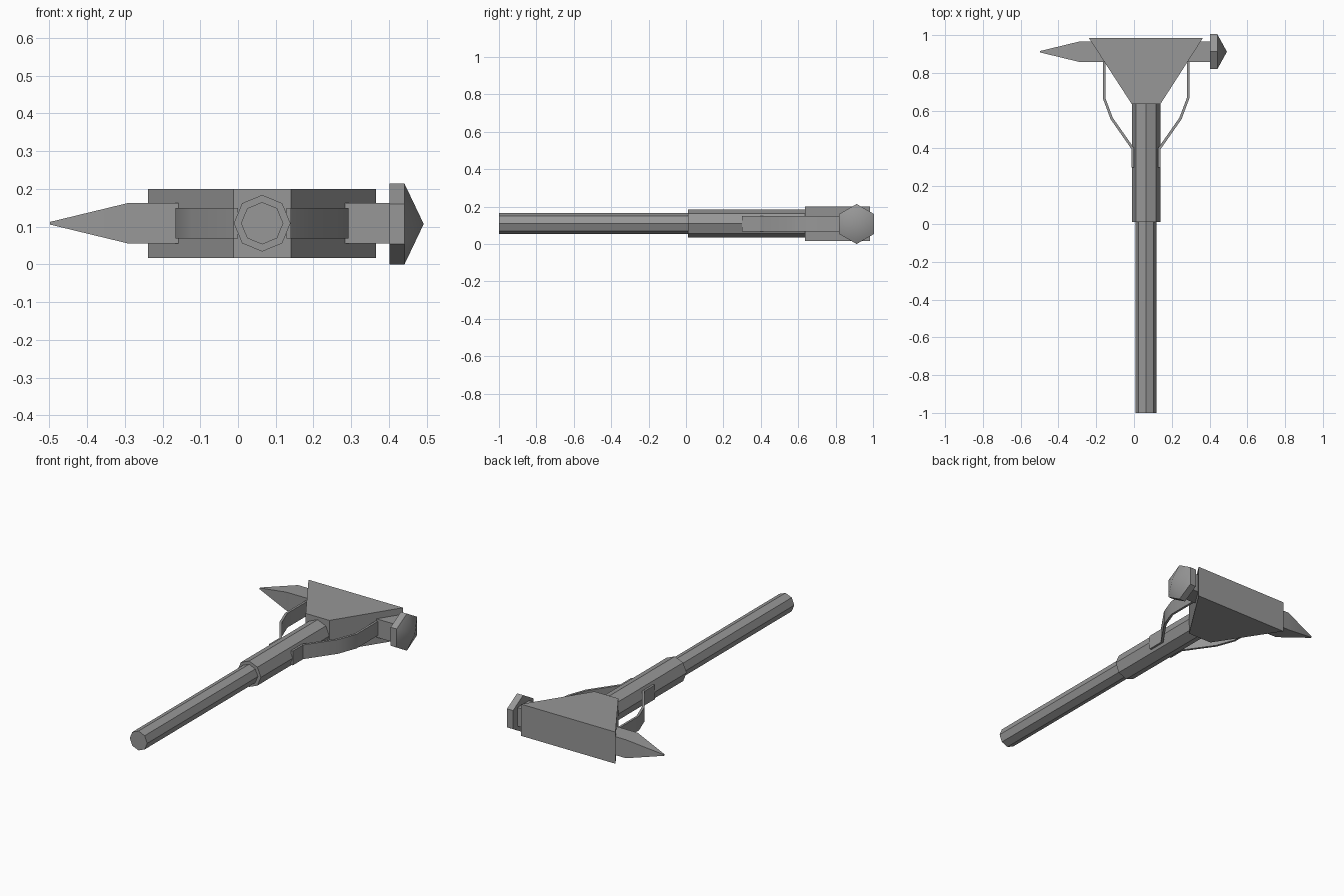
import bpy, bmesh, math
from mathutils import Matrix, Vector

cube = bpy.data.objects.get("Cube")
if cube:
    bpy.data.objects.remove(cube)

# Single grey material
GREY = (0.31, 0.31, 0.31, 1)
grey = bpy.data.materials.new("grey metal")
grey.use_nodes = True
grey.diffuse_color = GREY
grey.node_tree.nodes["Principled BSDF"].inputs["Base Color"].default_value = GREY

CX, CZ, HEAD_Y = 0.064, 0.109, 0.912


def finish(name, bm):
    bmesh.ops.recalc_face_normals(bm, faces=bm.faces)
    mesh = bpy.data.meshes.new(name)
    bm.to_mesh(mesh)
    bm.free()
    mesh.materials.append(grey)
    obj = bpy.data.objects.new(name, mesh)
    bpy.context.collection.objects.link(obj)
    bpy.ops.object.select_all(action='DESELECT')
    obj.select_set(True)
    bpy.context.view_layer.objects.active = obj
    bpy.ops.object.shade_smooth_by_angle(angle=math.radians(30))
    return obj


def extrude_outline(name, outline, z0, z1):
    bm = bmesh.new()
    face = bm.faces.new([bm.verts.new((x, y, z0)) for x, y in outline])
    top = bmesh.ops.extrude_face_region(bm, geom=[face])["geom"]
    verts = [v for v in top if isinstance(v, bmesh.types.BMVert)]
    bmesh.ops.translate(bm, verts=verts, vec=(0, 0, z1 - z0))
    return finish(name, bm)


def shaft(name, radius, y0, y1):
    bm = bmesh.new()
    place = Matrix.Translation((CX, (y0 + y1) / 2, CZ)) @ Matrix.Rotation(math.pi / 2, 4, 'X')
    bmesh.ops.create_cone(bm, cap_ends=True, segments=8, radius1=radius,
                          radius2=radius, depth=y1 - y0, matrix=place)
    return finish(name, bm)


def loft_x(name, sections, sides, turn, centre_z):
    """Join regular polygons (x, radius) along x; zero radius makes a point."""
    bm = bmesh.new()
    rings = []
    for x, r in sections:
        if r == 0:
            rings.append([bm.verts.new((x, HEAD_Y, centre_z))] * sides)
            continue
        angles = [turn + math.tau * i / sides for i in range(sides)]
        rings.append([bm.verts.new((x, HEAD_Y + r * math.cos(a), centre_z + r * math.sin(a)))
                      for a in angles])
    for a, b in zip(rings, rings[1:]):
        for i in range(sides):
            j = (i + 1) % sides
            quad = dict.fromkeys((a[i], a[j], b[j], b[i]))
            bm.faces.new(list(quad))
    for ring in (rings[0], rings[-1]):
        if len(set(ring)) > 1:
            bm.faces.new(ring)
    return finish(name, bm)


# Handle: slim grip and thicker collar
shaft("grip", 0.056, -1.0, 0.02)
shaft("collar", 0.075, 0.01, 0.66)

# Tapered head block
extrude_outline("head_block",
                [(-0.012, 0.635), (0.14, 0.635), (0.365, 0.985), (-0.239, 0.985)],
                0.017, 0.2)

# Square bar ending in a spike on the right side
loft_x("spike_bar", [(0.405, 0.0755), (-0.292, 0.0755), (-0.498, 0.005)],
       4, math.pi / 4, CZ)

# Six-sided striking face with a blunt point
loft_x("striking_face", [(0.402, 0.107), (0.441, 0.107), (0.492, 0)],
       6, math.pi / 2, 0.107)

# Flat bent braces on both sides; outer edge offsets from the handle axis
outer = [(0.076, 0.3), (0.076, 0.395), (0.188, 0.555), (0.229, 0.665), (0.229, 0.88)]
inner = [(0.064, 0.3), (0.064, 0.402), (0.176, 0.562), (0.216, 0.668), (0.216, 0.88)]
for side, name in ((1, "left_brace"), (-1, "right_brace")):
    path = [(CX + side * x, y) for x, y in outer + inner[::-1]]
    extrude_outline(name, path, 0.068, 0.15)
